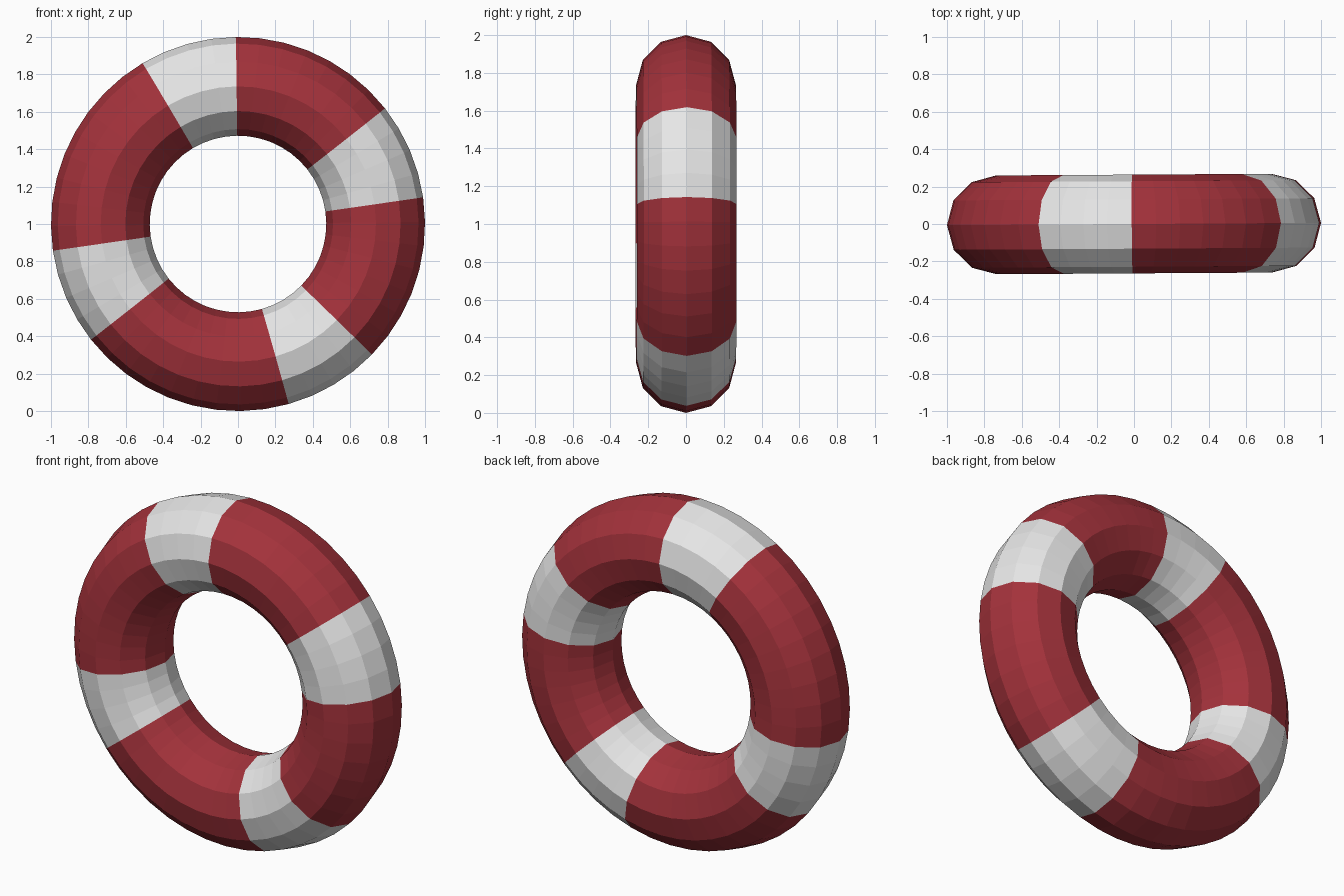
import bpy, bmesh, math
from mathutils import Matrix

if "Cube" in bpy.data.objects:
    bpy.data.objects.remove(bpy.data.objects["Cube"])

MAJOR, MINOR = 48, 12          # sides around the ring and around the tube
R, r = 0.736, 0.264            # ring radius and tube radius
OFFSET = math.radians(0.7)     # slight turn of the ring seams
BAND_STARTS = (1, 12, 25, 38)  # first segment of each white band
BAND_WIDTH = 4


def material(name, rgb):
    m = bpy.data.materials.new(name)
    m.diffuse_color = (*rgb, 1.0)
    m.use_nodes = True
    m.node_tree.nodes["Principled BSDF"].inputs["Base Color"].default_value = m.diffuse_color
    return m


# Ring body: twelve-sided tube swept round an upright circle
bm = bmesh.new()
rings = []
for i in range(MAJOR):
    a = OFFSET + math.tau * i / MAJOR
    ring = []
    for j in range(MINOR):
        b = math.tau * j / MINOR
        d = R + r * math.cos(b)
        ring.append(bm.verts.new((d * math.cos(a), r * math.sin(b), d * math.sin(a))))
    rings.append(ring)

# Faces, with white bands chosen by segment number
for i in range(MAJOR):
    white = any(s <= i < s + BAND_WIDTH for s in BAND_STARTS)
    p, q = rings[i], rings[(i + 1) % MAJOR]
    for j in range(MINOR):
        k = (j + 1) % MINOR
        f = bm.faces.new((p[j], p[k], q[k], q[j]))
        f.material_index = int(white)
bmesh.ops.recalc_face_normals(bm, faces=bm.faces)
bm.transform(Matrix.Translation((0, 0, 1)) @ Matrix.Rotation(math.radians(0.35), 4, 'Z'))

mesh = bpy.data.meshes.new("life_ring")
bm.to_mesh(mesh)
bm.free()
mesh.materials.append(material("red", (0.37, 0.032, 0.044)))
mesh.materials.append(material("white", (0.8, 0.8, 0.8)))
bpy.context.collection.objects.link(bpy.data.objects.new("life_ring", mesh))
